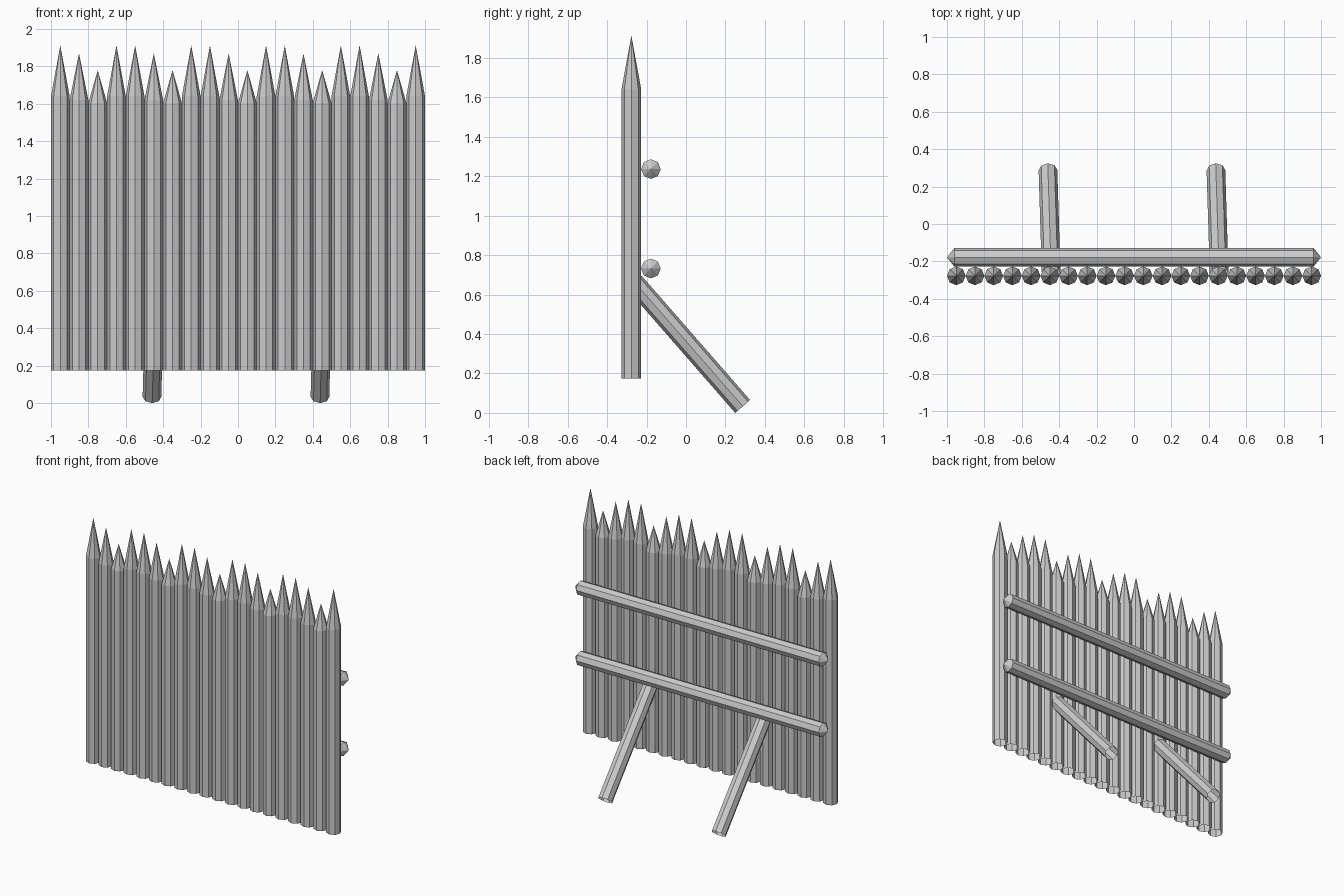
import bpy, bmesh
from mathutils import Vector

if "Cube" in bpy.data.objects:
    bpy.data.objects.remove(bpy.data.objects["Cube"])

SIDES = 8
R = 0.05


def log(name, start, end, tip_start=0.0, tip_end=0.0):
    """Open eight-sided log from start to end, with optional pointed ends."""
    start, end = Vector(start), Vector(end)
    axis = end - start
    bm = bmesh.new()
    ring = bmesh.ops.create_circle(bm, segments=SIDES, radius=R)["verts"]
    bottom = list(bm.edges)
    ext = bmesh.ops.extrude_edge_only(bm, edges=bottom)["geom"]
    top = [g for g in ext if isinstance(g, bmesh.types.BMVert)]
    length = axis.length
    for v in ring:
        v.co.z = tip_start
    for v in top:
        v.co.z = length - tip_end
    # Pointed ends are fans to a single apex
    for verts, z, tip in ((ring, 0, tip_start), (top, length, tip_end)):
        if tip:
            rim = [e for e in bm.edges if e.verts[0] in verts and e.verts[1] in verts]
            apex = bm.verts.new((0, 0, z))
            for e in rim:
                bm.faces.new((*e.verts, apex))
    bmesh.ops.recalc_face_normals(bm, faces=bm.faces[:])
    # Open tubes: make sure the side normals point outwards
    side = max(bm.faces, key=lambda f: f.calc_area())
    c = side.calc_center_median()
    if side.normal.dot(Vector((c.x, c.y, 0))) < 0:
        bmesh.ops.reverse_faces(bm, faces=bm.faces[:])
    mesh = bpy.data.meshes.new(name)
    bm.to_mesh(mesh)
    bm.free()
    obj = bpy.data.objects.new(name, mesh)
    obj.location = start
    obj.rotation_euler = axis.to_track_quat('Z', 'Y').to_euler()
    bpy.context.collection.objects.link(obj)
    return obj


# Upright stakes: repeating pattern of (tip height, shoulder height)
pattern = [(1.913, 1.64), (1.87, 1.62), (1.78, 1.605), (1.913, 1.64)]
for i in range(20):
    x = -0.95 + 0.1 * i
    tip, shoulder = pattern[i % 4]
    log(f"stake_{i + 1}", (x, -0.277, 0.175), (x, -0.277, tip), tip_end=tip - shoulder)

# Horizontal rails with blunt points at both ends
for name, z in (("lower_rail", 0.732), ("upper_rail", 1.236)):
    log(name, (-1, -0.178, z), (1, -0.178, z), 0.04, 0.04)

# Slanted ground braces
for name, x in (("left_brace", -0.46), ("right_brace", 0.438)):
    log(name, (x, 0.287, 0.033), (x + 0.017, -0.262, 0.662))
